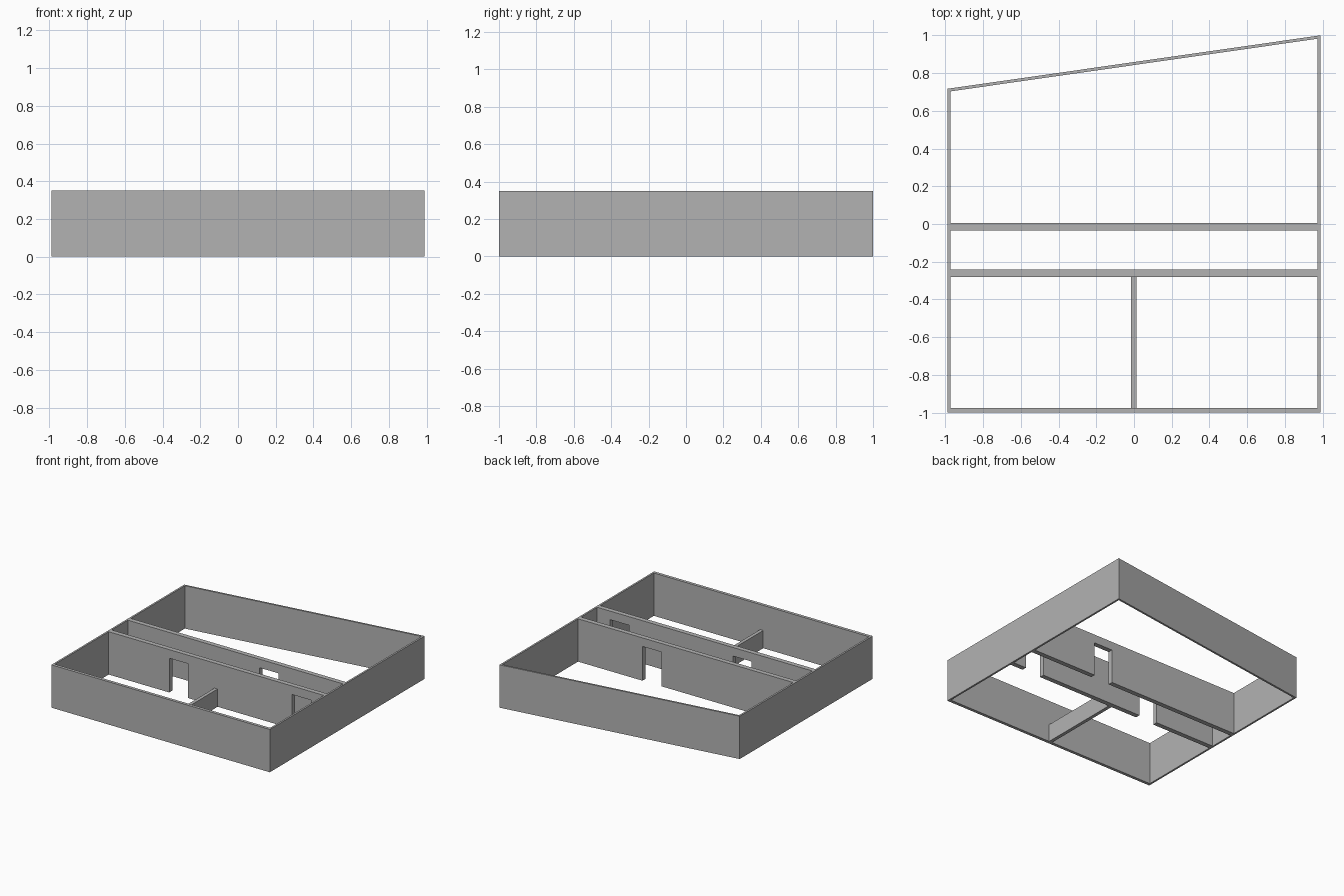
import bpy
import bmesh

if "Cube" in bpy.data.objects:
    bpy.data.objects.remove(bpy.data.objects["Cube"], do_unlink=True)

HEIGHT = 0.35
DOOR_TOP = 0.28
HALF_X = 0.988      # outer half width
INNER_X = 0.973     # inner half width

plaster = bpy.data.materials.new("wall_grey")
grey = (0.45, 0.45, 0.45, 1)
plaster.diffuse_color = grey
plaster.use_nodes = True
plaster.node_tree.nodes["Principled BSDF"].inputs["Base Color"].default_value = grey


def finish(name, bm):
    bmesh.ops.remove_doubles(bm, verts=bm.verts, dist=0.0001)
    bmesh.ops.recalc_face_normals(bm, faces=bm.faces)
    mesh = bpy.data.meshes.new(name)
    bm.to_mesh(mesh)
    bm.free()
    mesh.materials.append(plaster)
    obj = bpy.data.objects.new(name, mesh)
    bpy.context.collection.objects.link(obj)


def extrude(bm, faces, offset):
    """Turn flat faces into a solid along the offset."""
    result = bmesh.ops.extrude_face_region(bm, geom=faces, use_keep_orig=True)
    moved = [g for g in result["geom"] if isinstance(g, bmesh.types.BMVert)]
    bmesh.ops.translate(bm, verts=moved, vec=offset)


def upright(name, plan, height):
    """Solid wall raised from its floor plan."""
    bm = bmesh.new()
    face = bm.faces.new([bm.verts.new((x, y, 0)) for x, y in plan])
    extrude(bm, [face], (0, 0, height))
    finish(name, bm)


def wall_with_doors(name, y0, y1, doors):
    """Cross wall whose outline steps up and over each doorway."""
    outline = [(-INNER_X, HEIGHT), (-INNER_X, 0)]
    for left, right in doors:
        outline += [(left, 0), (left, DOOR_TOP), (right, DOOR_TOP), (right, 0)]
    outline += [(INNER_X, 0), (INNER_X, HEIGHT)]
    bm = bmesh.new()
    face = bm.faces.new([bm.verts.new((x, y0, z)) for x, z in outline])
    extrude(bm, [face], (0, y1 - y0, 0))
    finish(name, bm)


# Outer shell: one ring with a slanted back wall
outer = [(-HALF_X, -1), (HALF_X, -1), (HALF_X, 1), (-HALF_X, 0.717)]
inner = [(-INNER_X, -0.975), (INNER_X, -0.975), (INNER_X, 0.982), (-INNER_X, 0.703)]
bm = bmesh.new()
rings = [[bm.verts.new((x, y, 0)) for x, y in ring] for ring in (outer, inner)]
floor_ring = []
for i in range(4):
    j = (i + 1) % 4
    floor_ring.append(bm.faces.new((rings[0][i], rings[0][j], rings[1][j], rings[1][i])))
extrude(bm, floor_ring, (0, 0, HEIGHT))
finish("outer_walls", bm)

# Corridor walls with doorways
wall_with_doors("corridor_back_wall", -0.034, 0.005, [(0.22, 0.39)])
wall_with_doors("corridor_front_wall", -0.281, -0.242, [(-0.425, -0.255), (0.683, 0.855)])

# Low partition between the two front rooms
upright("low_partition",
        [(-0.016, -0.975), (0.012, -0.975), (0.012, -0.281), (-0.016, -0.281)], 0.145)
